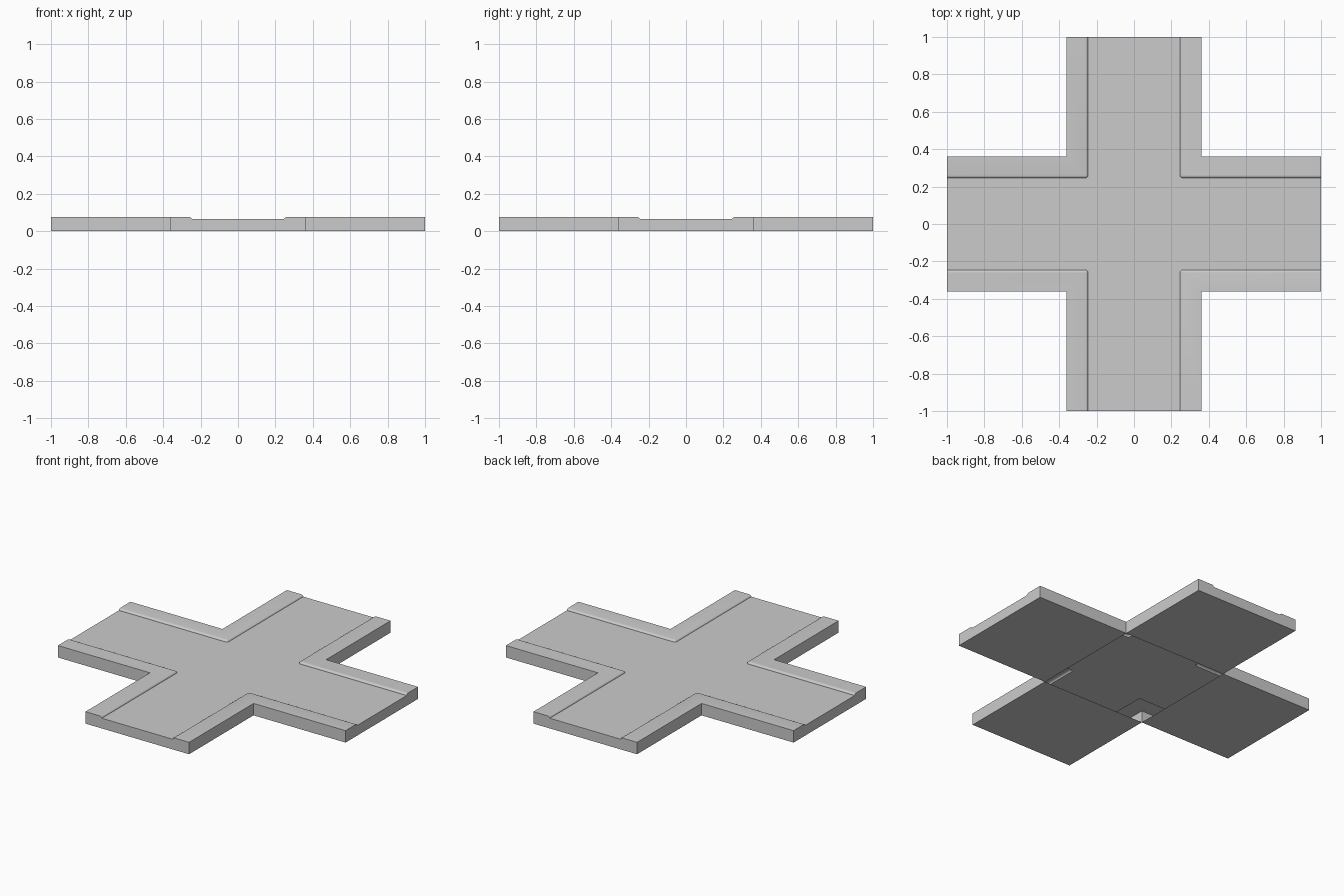
import bpy
from math import cos, sin, pi, radians

if "Cube" in bpy.data.objects:
    bpy.data.objects.remove(bpy.data.objects["Cube"])

EDGE, OUT = 1.0, 0.36          # arm length, outer half width
C, R = 0.26, 0.014             # kerb lip centre line and lip radius
TOP, ROAD = 0.075, 0.064       # kerb and road heights
N = 4                          # segments of the rounded lip

# Lip profile: (inward offset, height), from kerb top down to the road
LIP = [(R * sin(i * pi / 2 / N), ROAD + (TOP - ROAD) * cos(i * pi / 2 / N))
       for i in range(N + 1)]


def make(name, verts, faces, turn=0, smooth=False):
    mesh = bpy.data.meshes.new(name)
    mesh.from_pydata(verts, [], faces)
    ob = bpy.data.objects.new(name, mesh)
    bpy.context.collection.objects.link(ob)
    ob.rotation_euler.z = turn
    if smooth:
        bpy.ops.object.select_all(action='DESELECT')
        ob.select_set(True)
        bpy.context.view_layer.objects.active = ob
        bpy.ops.object.shade_smooth_by_angle(angle=radians(35))
    return ob


def lip_line(d, z):
    """Line along one kerb, with a rounded inner corner, at offset d."""
    pts = [(C - d, EDGE, z)]
    for i in range(N + 1):
        a = pi + i * pi / 2 / N
        pts.append((C + d * cos(a), C + d * sin(a), z))
    return pts + [(EDGE, C - d, z)]


# Kerbs: rounded lip, flat top and outer walls, one per quadrant
verts, faces = [], []
w = N + 3
for d, z in LIP:
    verts += lip_line(d, z)
for r in range(N):
    for i in range(w - 1):
        a, b = r * w + i, (r + 1) * w + i
        if r == 0 and 0 < i < w - 2:
            faces.append((a, b, b + 1))     # fan at the corner point
        else:
            faces.append((a, b, b + 1, a + 1))
k = len(verts)
outer = [(OUT, EDGE), (OUT, OUT), (EDGE, OUT)]
verts += [(x, y, TOP) for x, y in outer] + [(x, y, 0) for x, y in outer]
faces += [(0, 1, k + 1, k), (1, w - 1, k + 2, k + 1),
          (k, k + 1, k + 4, k + 3), (k + 1, k + 2, k + 5, k + 4)]
for q in range(4):
    make(f"kerb_{q + 1}", verts, faces, q * pi / 2, True)

# Road surface: one cross-shaped sheet between the kerbs
ring = lip_line(*LIP[-1])[::-1]
road = []
for q in range(4):
    c, s = round(cos(q * pi / 2)), round(sin(q * pi / 2))
    road += [(x * c - y * s, x * s + y * c, z) for x, y, z in ring]
make("road_surface", road, [list(range(len(road)))])

# Arm ends and undersides; the underside of the crossing itself is open
half = [(OUT, 0), (OUT, TOP)] + [(C - d, z) for d, z in LIP]
section = half + [(-y, z) for y, z in reversed(half)]
end = [(EDGE, y, z) for y, z in section]
n = len(end)
floor = [(OUT, OUT, 0), (OUT, -OUT, 0)]
for q in range(4):
    make(f"arm_base_{q + 1}", end + floor,
         [list(range(n)), (n - 1, 0, n, n + 1)][:], q * pi / 2)
